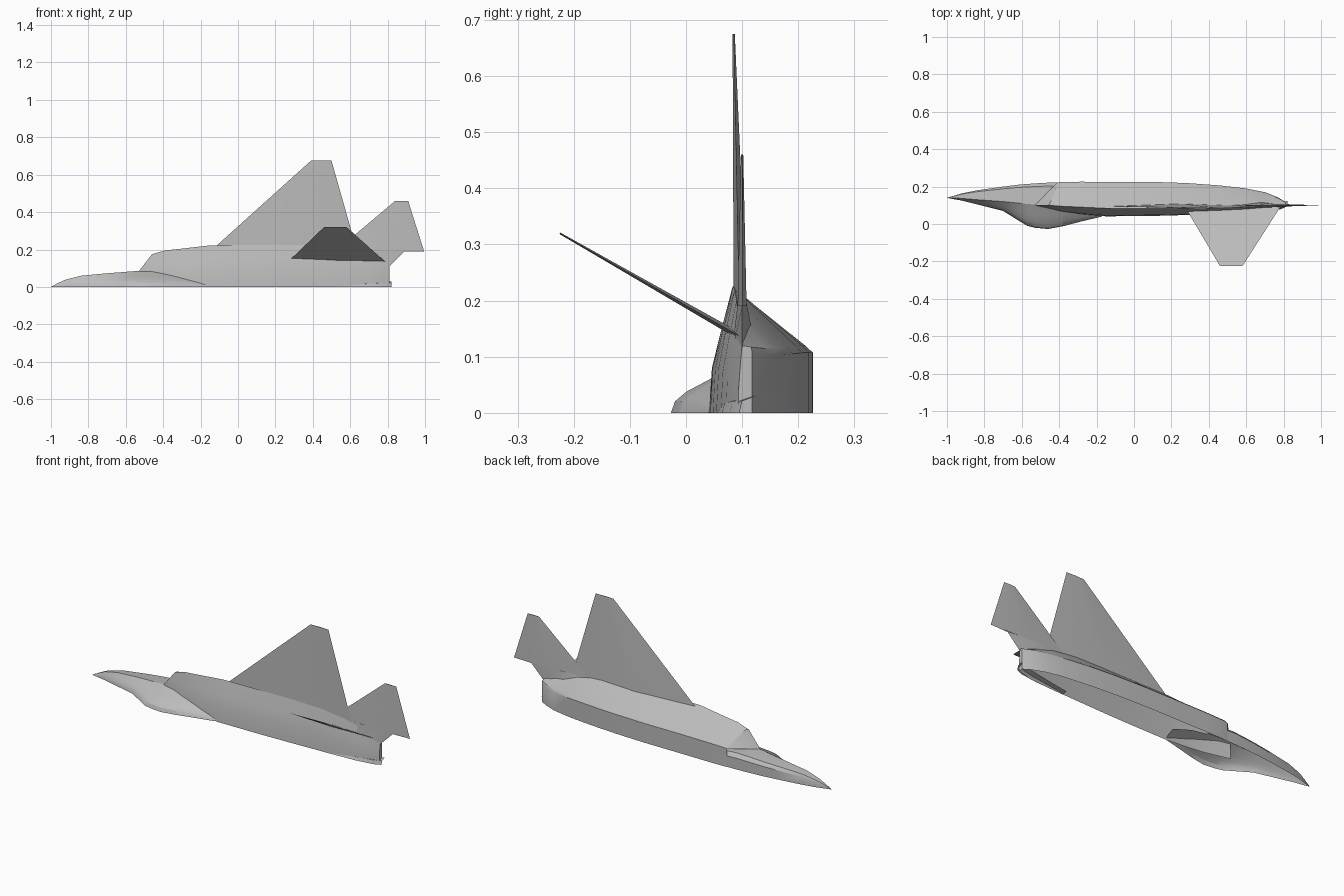
import bpy, bmesh
from mathutils import Vector

if "Cube" in bpy.data.objects:
    bpy.data.objects.remove(bpy.data.objects["Cube"])

grey = bpy.data.materials.new("light grey")
grey.diffuse_color = (0.5, 0.5, 0.5, 1)
grey.use_nodes = True
grey.node_tree.nodes["Principled BSDF"].inputs["Base Color"].default_value = grey.diffuse_color


def finish(name, bm, angle=0.5):
    """Turn a bmesh into a named, shaded object."""
    bmesh.ops.remove_doubles(bm, verts=bm.verts, dist=0.0005)
    bmesh.ops.recalc_face_normals(bm, faces=bm.faces)
    me = bpy.data.meshes.new(name)
    bm.to_mesh(me)
    bm.free()
    me.materials.append(grey)
    ob = bpy.data.objects.new(name, me)
    bpy.context.collection.objects.link(ob)
    bpy.ops.object.select_all(action='DESELECT')
    ob.select_set(True)
    bpy.context.view_layer.objects.active = ob
    bpy.ops.object.shade_smooth_by_angle(angle=angle)


def loft(name, rings, caps=()):
    """Skin open half sections; caps are (ring, first, last) polygons."""
    bm = bmesh.new()
    vs = [[bm.verts.new(p) for p in r] for r in rings]
    for a, b in zip(vs, vs[1:]):
        for i in range(len(a) - 1):
            bm.faces.new((a[i], a[i + 1], b[i + 1], b[i]))
    for r, i, j in caps:
        bm.faces.new(vs[r][i:j])
    finish(name, bm)


def foil(name, root, tip, up, t_root, t_tip):
    """Thin tapered surface; root and tip are (leading, trailing) points."""
    up = Vector(up).normalized()
    bm = bmesh.new()
    sec = []
    for (le, te), (tu, tl) in ((root, t_root), (tip, t_tip)):
        le, te = Vector(le), Vector(te)
        mid = le.lerp(te, 0.5)
        sec.append([bm.verts.new(p) for p in (le, mid + up * tu, te, mid - up * tl)])
    for i in range(4):
        j = (i + 1) % 4
        bm.faces.new((sec[0][i], sec[0][j], sec[1][j], sec[1][i]))
    bm.faces.new(sec[1])
    finish(name, bm)


# Nose and canopy: x, top y, half width, chine y, belly y
stations = [(-1, .14, .001, .14, .141), (-.96, .132, .022, .139, .152),
            (-.92, .125, .04, .137, .164), (-.84, .105, .06, .13, .18),
            (-.7, .07, .073, .12, .20), (-.62, .02, .079, .112, .21),
            (-.57, -.01, .083, .107, .214), (-.53, -.02, .086, .104, .217),
            (-.46, -.027, .09, .10, .221), (-.38, -.012, .085, .10, .222)]
shape = [(0, 0), (.06, .23), (.22, .42), (.54, .66), (1, 1)]
under = [(.45, .97), (.85, .93), (1, .7), (1, 0)]
nose = [[(x, yt + a * (yc - yt), w * b) for a, b in shape] +
        [(x, yc + a * (yb - yc), w * b) for a, b in under]
        for x, yt, w, yc, yb in stations]
loft("nose", nose)
tail = [(-.38, -.012, .085, .10), (-.28, .014, .07, .10), (-.17, .04, .04, .09)]
loft("canopy_fairing", [[(x, yt + a * (yc - yt), w * b) for a, b in shape]
                        for x, yt, w, yc in tail])

# Main body: slanted intake ring, then regular half sections
body = [[(-.53, .10, 0), (-.53, .10, .085), (-.495, .10, .13), (-.46, .10, .175),
         (-.45, .108, .178), (-.415, .20, .125), (-.41, .222, .10), (-.41, .222, 0)]]
# x, deck y, edge y, edge z, belly y, belly corner z
for x, d, ye, we, yb, wb in [(-.39, .065, .095, .195, .225, .105),
                             (-.28, .05, .09, .207, .226, .107),
                             (-.15, .041, .084, .222, .225, .108),
                             (.1, .043, .083, .225, .225, .108),
                             (.28, .048, .084, .225, .219, .108),
                             (.45, .054, .087, .22, .207, .107),
                             (.6, .062, .09, .20, .19, .105),
                             (.7, .071, .094, .17, .17, .103),
                             (.77, .083, .096, .14, .142, .103),
                             (.81, .093, .10, .122, .118, .105)]:
    h = yb - ye
    body.append([(x, d, 0), (x, d + .12 * (ye - d), .36 * we), (x, d + .5 * (ye - d), .66 * we),
                 (x, ye, we), (x, ye + .18 * h, we - .022 * h / .14), (x, yb - .09 * h, wb + .012),
                 (x, yb, wb), (x, yb, 0)])
loft("fuselage", body, [(0, 1, 7), (len(body) - 1, 0, 8)])

# Tail fairing on the centre line
loft("tail_fairing", [[(x, y0, 0), (x, y0 + .005, w * .7), (x, y0 + .03, w)]
                      for x, y0, w in [(.5, .055, .004), (.68, .064, .024),
                                       (.78, .078, .03), (.822, .095, .03)]])

# Main wing, tailplane, its boom and the canted fin
foil("wing", ((-.16, .095, .18), (.64, .095, .18)), ((.39, .085, .675), (.50, .085, .675)),
     (0, -1, 0), (.010, .014), (.002, .002))
foil("tailplane", ((.52, .10, .19), (.995, .10, .19)), ((.84, .10, .46), (.91, .10, .46)),
     (0, -1, 0), (.008, .008), (.002, .002))
foil("tail_boom", ((.45, .10, .11), (.81, .10, .11)), ((.56, .10, .20), (.89, .10, .19)),
     (0, -1, 0), (.018, .025), (.008, .008))
foil("fin", ((.27, .095, .137), (.785, .095, .137)), ((.46, -.225, .32), (.58, -.225, .32)),
     (0, .5, .87), (.006, .006), (.0015, .0015))
